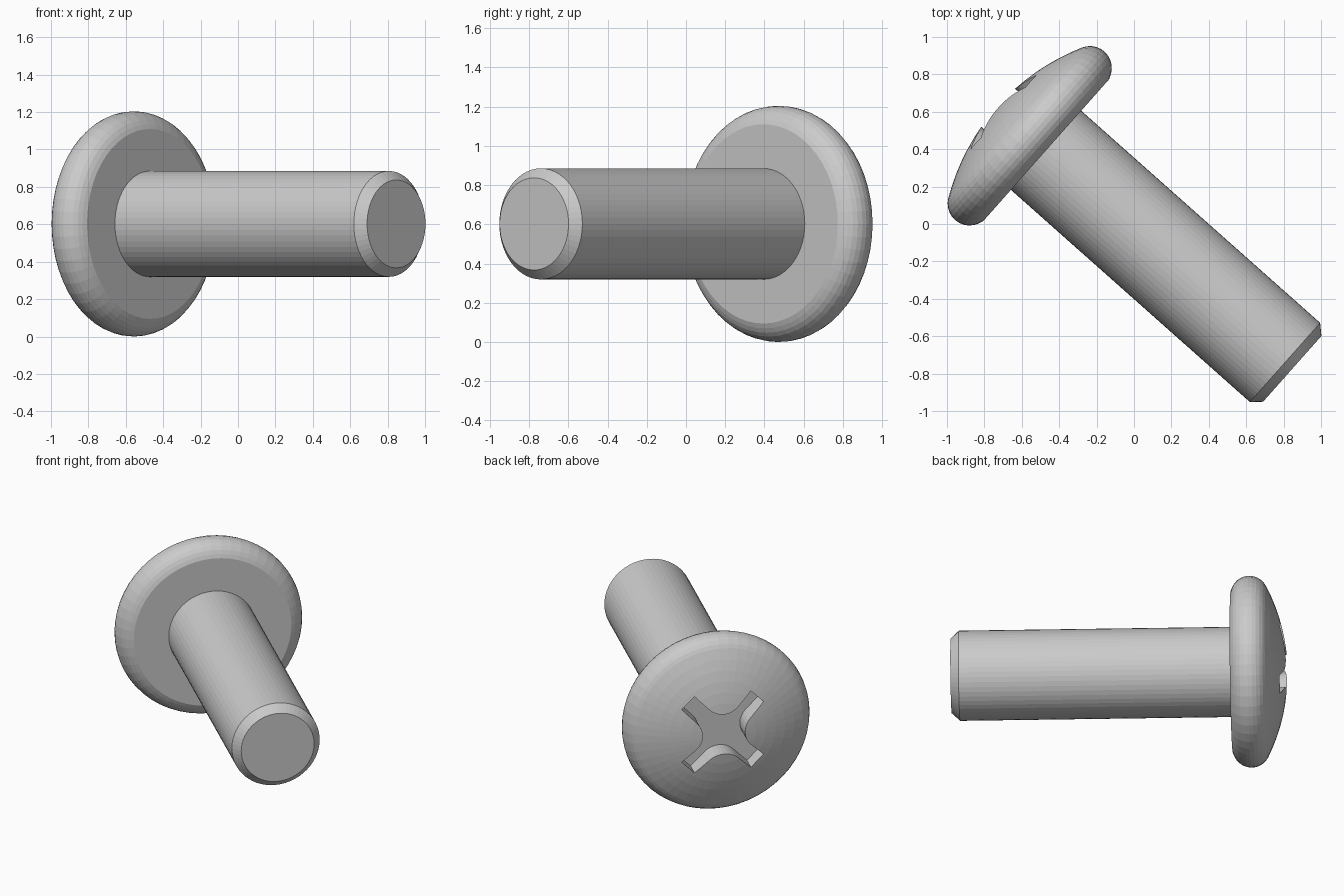
import bpy, bmesh, math
from mathutils import Matrix, Vector

if "Cube" in bpy.data.objects:
    bpy.data.objects.remove(bpy.data.objects["Cube"])

# Screw frame: local +z points out of the head, the underside of the head is z = 0
ang = math.radians(-41.6)
out = Vector((-math.cos(ang), -math.sin(ang), 0))
side = Vector((-math.sin(ang), math.cos(ang), 0))
frame = Matrix((side, out.cross(side), out)).transposed().to_4x4()
frame.translation = (-0.47, 0.394, 0.602)


def make_object(name, bm):
    bmesh.ops.recalc_face_normals(bm, faces=bm.faces[:])
    bm.transform(frame)
    mesh = bpy.data.meshes.new(name)
    bm.to_mesh(mesh)
    bm.free()
    obj = bpy.data.objects.new(name, mesh)
    bpy.context.collection.objects.link(obj)
    return obj


def revolve(name, profile, sides=56):
    """Turn (radius, height) points around local z; flat caps or a pole close the ends."""
    bm = bmesh.new()
    rings = []
    for r, h in profile:
        if r == 0:
            rings.append([bm.verts.new((0, 0, h))] * sides)
        else:
            rings.append([bm.verts.new((r * math.cos(math.tau * i / sides),
                                        r * math.sin(math.tau * i / sides), h))
                          for i in range(sides)])
    for a, b in zip(rings, rings[1:]):
        for i in range(sides):
            j = (i + 1) % sides
            quad = list(dict.fromkeys((a[i], a[j], b[j], b[i])))
            bm.faces.new(quad)
    for ring in (rings[0], rings[-1]):
        if ring[0] is not ring[1]:
            bm.faces.new(ring)
    return make_object(name, bm)


# Pan head: flat underside, round rim, shallow dome
rim_r, rim_c = 0.117, 0.485
profile = [(0.508, 0.0)]
for k in range(11):
    a = math.radians(-66 + 129 * k / 10)
    profile.append((rim_c + rim_r * math.cos(a), rim_r + rim_r * math.sin(a)))
edge_r, edge_h = profile[-1]
dome_R = edge_r / math.sin(math.radians(27))
for k in range(1, 9):
    a = math.radians(27 * (1 - k / 8))
    profile.append((dome_R * math.sin(a) if k < 8 else 0,
                    edge_h + dome_R * (math.cos(a) - math.cos(math.radians(27)))))
head = revolve("screw_head", profile)

# Shaft with chamfered tip
revolve("screw_shaft", [(0.235, -1.76), (0.283, -1.708), (0.283, 0.02)])

# Cross recess: four square-ended arms joined by concave fillets
arm, half, fillet = 0.315, 0.058, 0.13
c = half + fillet
quarter = [(arm, -half), (arm, half)]
for k in range(9):
    a = math.radians(270 - 90 * k / 8)
    quarter.append((c + fillet * math.cos(a), c + fillet * math.sin(a)))
bm = bmesh.new()
outline = []
for q in range(4):
    turn = Matrix.Rotation(math.radians(45 + 90 * q), 3, 'Z')
    outline += [bm.verts.new(turn @ Vector((x, y, 0.2))) for x, y in quarter]
floor = bm.faces.new(outline)
walls = bmesh.ops.extrude_face_region(bm, geom=[floor])
bmesh.ops.translate(bm, vec=(0, 0, 0.3),
                    verts=[v for v in walls["geom"] if isinstance(v, bmesh.types.BMVert)])
cutter = make_object("recess_cutter", bm)
cutter.hide_render = True

cut = head.modifiers.new("cross_recess", 'BOOLEAN')
cut.operation = 'DIFFERENCE'
cut.solver = 'EXACT'
cut.object = cutter
bpy.context.view_layer.objects.active = head
bpy.ops.object.modifier_apply(modifier=cut.name)
bpy.data.objects.remove(cutter)
